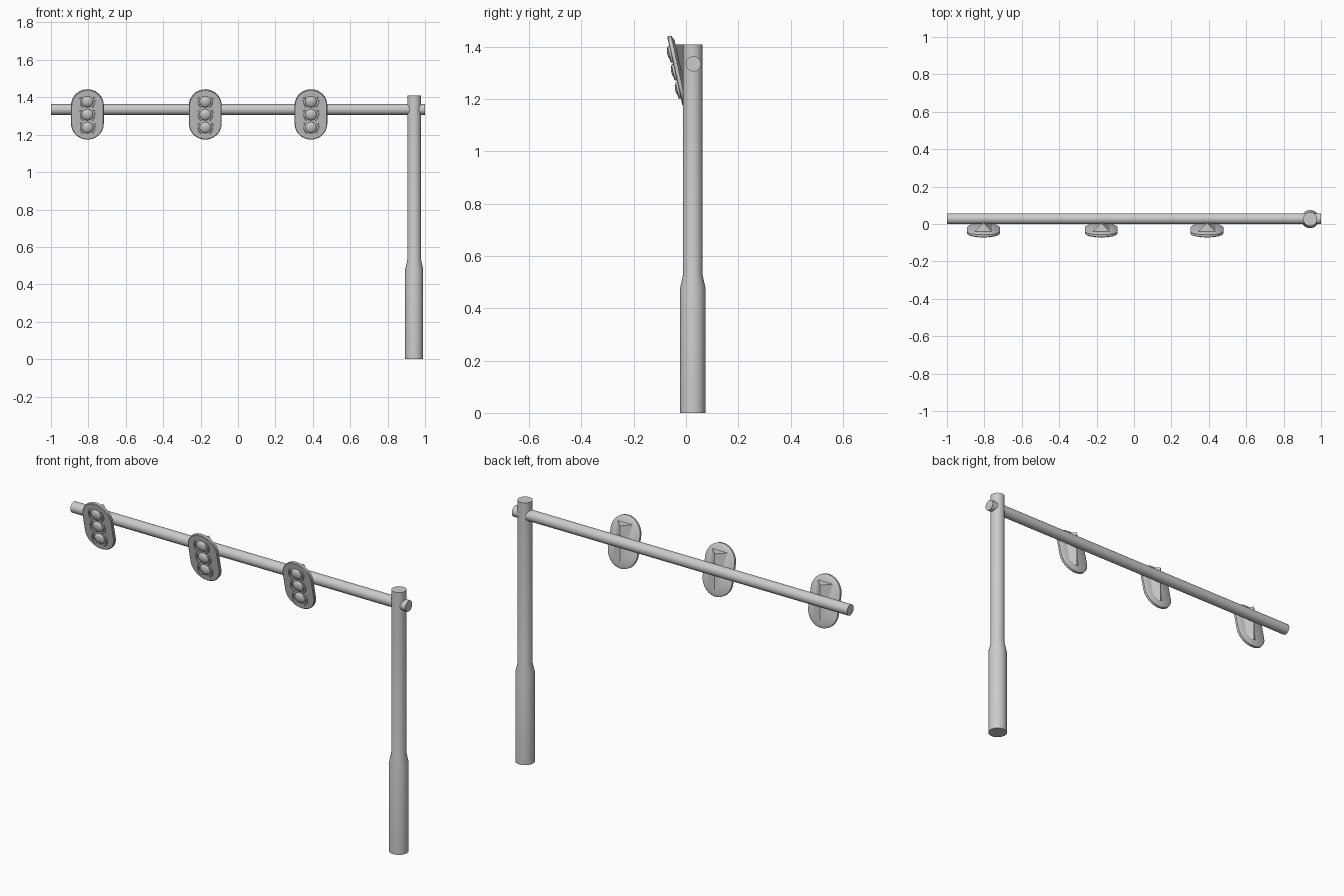
import bpy, bmesh, math
from mathutils import Matrix, Vector

if "Cube" in bpy.data.objects:
    bpy.data.objects.remove(bpy.data.objects["Cube"])

AXIS_Y = 0.026
ARM_Z = 1.335
TILT = math.radians(12.5)


def make(name, rings, caps=True, matrix=None):
    """Loft closed rings of points into a smooth-shaded mesh."""
    bm = bmesh.new()
    loops = [[bm.verts.new(p) for p in ring] for ring in rings]
    n = len(loops[0])
    for a, b in zip(loops, loops[1:]):
        for i in range(n):
            j = (i + 1) % n
            bm.faces.new((a[i], a[j], b[j], b[i]))
    if caps:
        bm.faces.new(loops[0][::-1])
        bm.faces.new(loops[-1])
    bmesh.ops.recalc_face_normals(bm, faces=bm.faces)
    mesh = bpy.data.meshes.new(name)
    bm.to_mesh(mesh)
    bm.free()
    ob = bpy.data.objects.new(name, mesh)
    bpy.context.collection.objects.link(ob)
    if matrix:
        ob.matrix_world = matrix
    mesh.shade_smooth()
    mesh.set_sharp_from_angle(angle=math.radians(30))
    return ob


def circle(r, z, n=40):
    return [(r * math.cos(2 * math.pi * i / n), r * math.sin(2 * math.pi * i / n), z)
            for i in range(n)]


def stadium(r, half, y, n=20):
    """Upright pill outline in the local xz plane."""
    pts = []
    for side in (1, -1):
        for i in range(n + 1):
            a = math.pi * i / n + (0 if side == 1 else math.pi)
            pts.append((r * math.cos(a), y, side * half + r * math.sin(a)))
    return pts


# Pole with thicker foot
make("pole", [circle(r, z) for r, z in
              ((0.048, 0), (0.048, 0.48), (0.037, 0.53), (0.037, 1.41))],
     matrix=Matrix.Translation((0.942, AXIS_Y, 0)))

# Horizontal arm
make("arm", [circle(0.029, -1), circle(0.029, 1)],
     matrix=Matrix.Translation((0, AXIS_Y + 0.002, ARM_Z)) @ Matrix.Rotation(math.pi / 2, 4, 'Y'))


def signal(x, tag):
    m = Matrix.Translation((x, -0.027, 1.31)) @ Matrix.Rotation(TILT, 4, 'X')
    # Backplate with raised rear
    make("backplate_" + tag, [stadium(r, 0.049, y) for r, y in
         ((0.084, -0.016), (0.0875, -0.013), (0.0875, -0.001), (0.068, 0.009))], matrix=m)
    for k, name in enumerate(("lower", "middle", "upper")):
        lz = (k - 1) * 0.071
        # Domed lens
        lm = m @ Matrix.Translation((0, -0.014, lz)) @ Matrix.Rotation(math.pi / 2, 4, 'X')
        dome = [circle(0.031 * math.cos(a), 0.016 * math.sin(a), 28)
                for a in [math.radians(d) for d in (0, 15, 30, 45, 60, 75, 88)]]
        make(f"lens_{name}_{tag}", dome, matrix=lm)
        # Short curved hoods on both sides of the lens
        for side, word in ((1, "right"), (-1, "left")):
            rings = []
            for i in range(11):
                a = math.radians(-52 + 9 * i)
                c, s = side * math.cos(a), math.sin(a)
                rings.append([(r * c, r * s, z) for r, z in
                              ((0.038, -0.002), (0.045, -0.002), (0.045, 0.009), (0.038, 0.011))])
            make(f"hood_{name}_{word}_{tag}", rings, matrix=lm)
    # Wedge bracket: triangular section with an upright ridge against the arm
    base = []
    for z in (-0.1, 0.1):
        l, r = m @ Vector((-0.05, 0.004, z)), m @ Vector((0.05, 0.004, z))
        base.append([l, r, Vector((x, 0.006, l.z))])
    make("bracket_" + tag, base)


for x, tag in ((-0.805, "outer"), (-0.175, "centre"), (0.39, "inner")):
    signal(x, tag)
